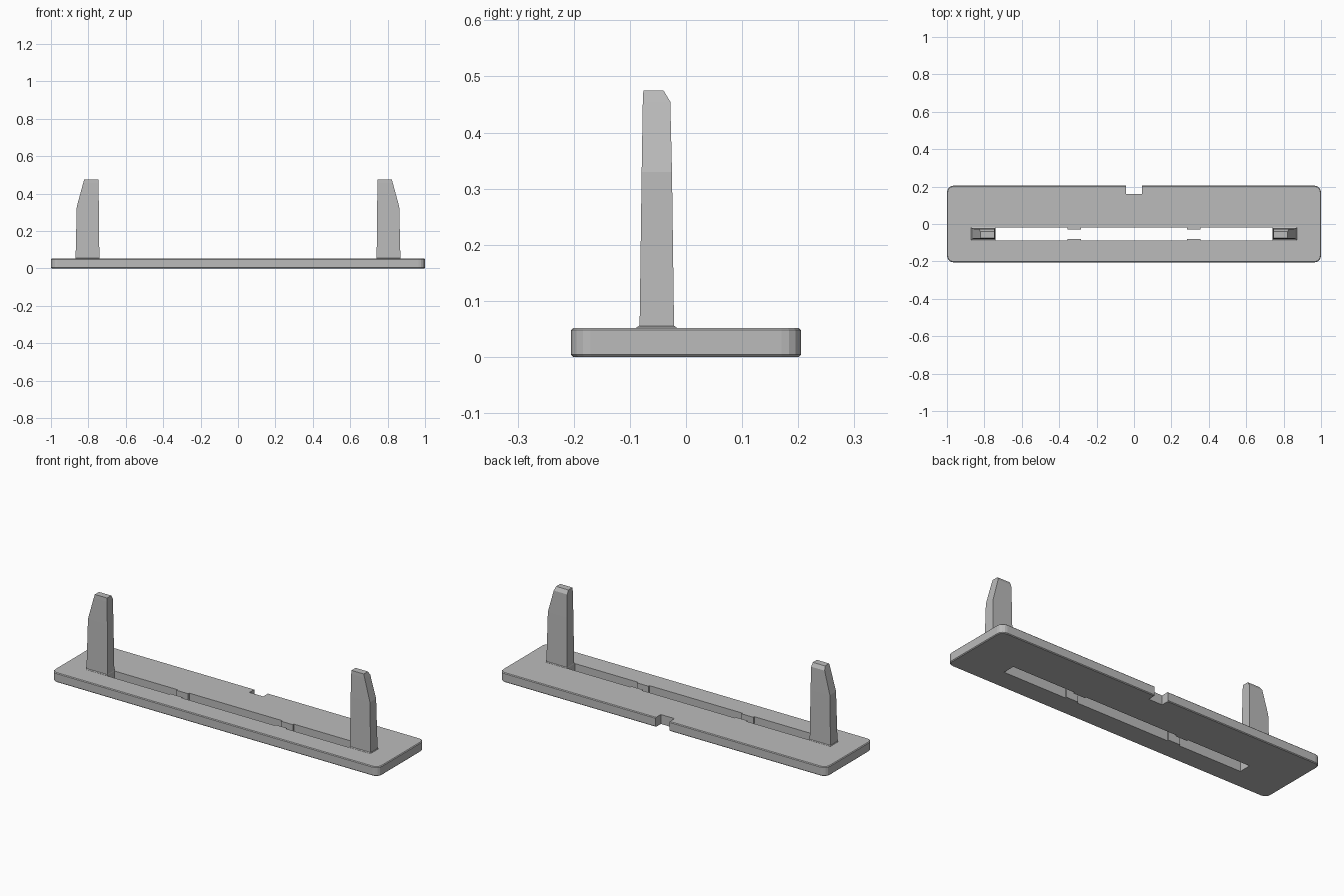
import bpy, bmesh, math

cube = bpy.data.objects.get("Cube")
if cube:
    bpy.data.objects.remove(cube, do_unlink=True)

grey = bpy.data.materials.new("plain_grey")
grey.use_nodes = True
colour = (0.5, 0.5, 0.5, 1)
grey.diffuse_color = colour
grey.node_tree.nodes["Principled BSDF"].inputs["Base Color"].default_value = colour


def loft(name, rings):
    """Solid through matching rings of points, capped at both ends."""
    bm = bmesh.new()
    loops = [[bm.verts.new(p) for p in ring] for ring in rings]
    n = len(loops[0])
    for low, high in zip(loops, loops[1:]):
        for i in range(n):
            j = (i + 1) % n
            bm.faces.new((low[i], low[j], high[j], high[i]))
    bm.faces.new(loops[0])
    bm.faces.new(loops[-1])
    bmesh.ops.recalc_face_normals(bm, faces=bm.faces)
    mesh = bpy.data.meshes.new(name)
    bm.to_mesh(mesh)
    bm.free()
    mesh.materials.append(grey)
    obj = bpy.data.objects.new(name, mesh)
    bpy.context.collection.objects.link(obj)
    return obj


def rect(x0, x1, y0, y1, z):
    return [(x0, y0, z), (x1, y0, z), (x1, y1, z), (x0, y1, z)]


def rounded_rect(hx, hy, r, z, steps=4):
    ring = []
    for k, (sx, sy) in enumerate([(1, 1), (-1, 1), (-1, -1), (1, -1)]):
        for s in range(steps + 1):
            a = math.pi / 2 * (k + s / steps)
            ring.append((sx * (hx - r) + r * math.cos(a),
                         sy * (hy - r) + r * math.sin(a), z))
    return ring


def cut(target, cutter):
    cutter.hide_render = True
    mod = target.modifiers.new("cut", "BOOLEAN")
    mod.operation = "DIFFERENCE"
    mod.solver = "EXACT"
    mod.object = cutter
    bpy.context.view_layer.objects.active = target
    bpy.ops.object.modifier_apply(modifier=mod.name)
    bpy.data.objects.remove(cutter, do_unlink=True)


# Base plate with rounded corners and softened rims
T, E = 0.052, 0.004
plate = loft("base_plate", [
    rounded_rect(1 - E, 0.205 - E, 0.031, 0),
    rounded_rect(1, 0.205, 0.035, E),
    rounded_rect(1, 0.205, 0.035, T - E),
    rounded_rect(1 - E, 0.205 - E, 0.031, T)])

# Long slot, narrowed by two pairs of small tabs
front, back, tab = -0.088, -0.02, 0.009
edge = [(-0.74, 0)]
for cx in (-0.32, 0.32):
    edge += [(cx - 0.036, 0), (cx - 0.036, tab), (cx + 0.036, tab), (cx + 0.036, 0)]
edge.append((0.74, 0))
outline = [(x, front + d) for x, d in edge] + [(x, back - d) for x, d in reversed(edge)]
cut(plate, loft("slot_cutter", [[(x, y, z) for x, y in outline] for z in (-0.1, 0.2)]))

# Notch in the back edge
cut(plate, loft("notch_cutter", [rect(-0.042, 0.042, 0.16, 0.3, z) for z in (-0.1, 0.2)]))

# Tapered upright posts, each on a thin foot
post = [(0.03, 0.741, 0.869, -0.083, -0.021),
        (0.33, 0.744, 0.862, -0.079, -0.025),
        (0.455, 0.746, 0.828, -0.077, -0.028),
        (0.475, 0.747, 0.822, -0.076, -0.04)]
foot = [(0.03, 0.74, 0.871, -0.088, -0.017),
        (T + 0.001, 0.74, 0.871, -0.088, -0.017),
        (T + 0.004, 0.741, 0.868, -0.083, -0.022)]
for side, s in (("left", 1), ("right", -1)):
    for part, levels in (("post", post), ("post_foot", foot)):
        loft(f"{side}_{part}", [rect(s * x0, s * x1, y0, y1, z)
                                for z, x0, x1, y0, y1 in levels])
